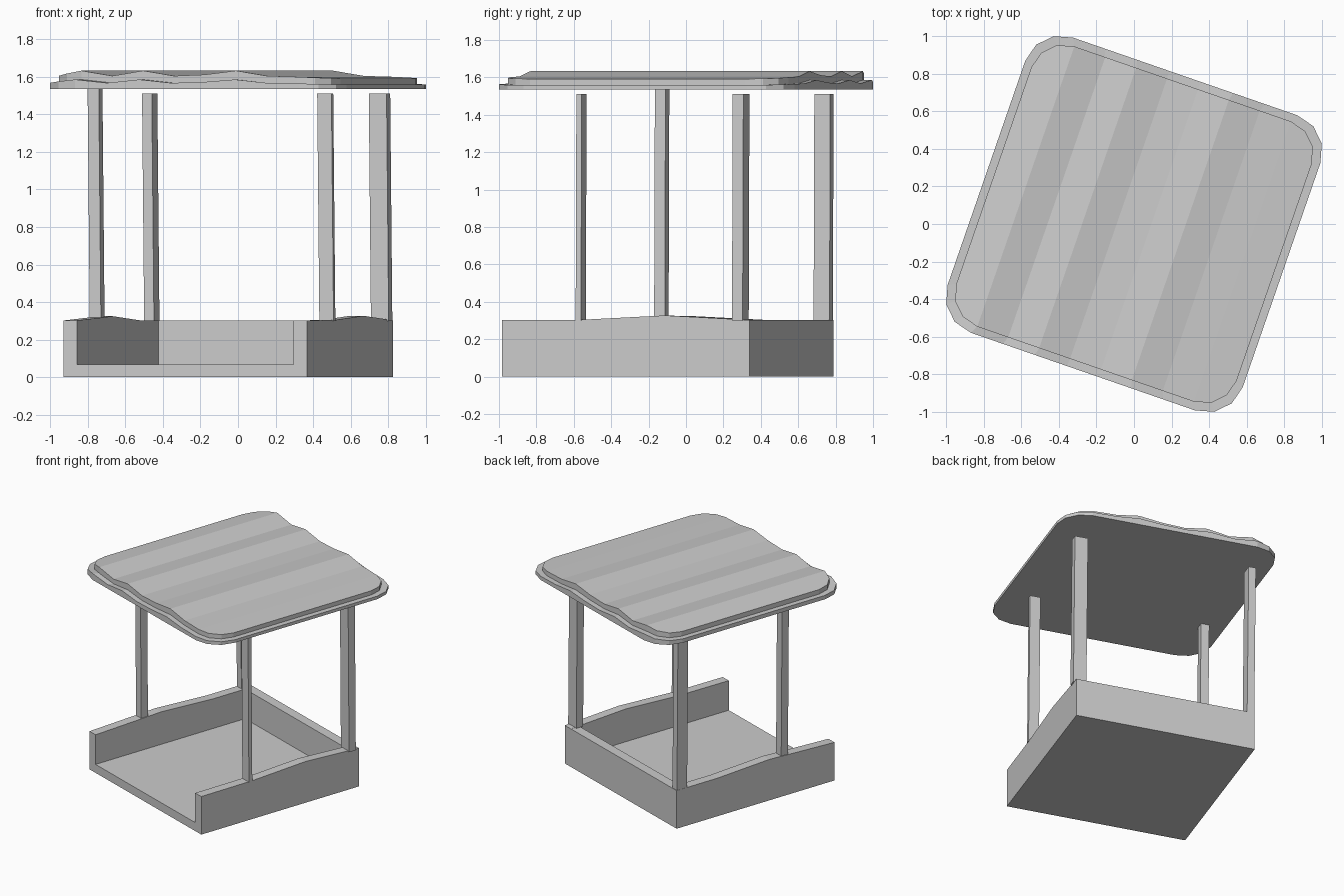
import bpy, bmesh, math

if "Cube" in bpy.data.objects:
    bpy.data.objects.remove(bpy.data.objects["Cube"])

TURN = math.radians(-19.1)   # whole model is turned about z


def make(name, verts, faces):
    bm = bmesh.new()
    vs = [bm.verts.new(v) for v in verts]
    for f in faces:
        bm.faces.new([vs[i] for i in f])
    bmesh.ops.recalc_face_normals(bm, faces=bm.faces)
    me = bpy.data.meshes.new(name)
    bm.to_mesh(me)
    bm.free()
    ob = bpy.data.objects.new(name, me)
    bpy.context.collection.objects.link(ob)
    ob.rotation_euler.z = TURN
    return ob


def loft(name, low, high):
    """Closed solid between two matching loops."""
    n = len(low)
    faces = [tuple(range(n)), tuple(range(n, 2 * n))]
    faces += [(i, (i + 1) % n, n + (i + 1) % n, n + i) for i in range(n)]
    return make(name, low + high, faces)


def rect(u, v, w, d, z):
    return [(u + a * w / 2, v + b * d / 2, z) for a, b in ((-1, -1), (1, -1), (1, 1), (-1, 1))]


def box(name, u0, u1, v0, v1, z0, z1):
    c = ((u0 + u1) / 2, (v0 + v1) / 2, u1 - u0, v1 - v0)
    return loft(name, rect(*c, z0), rect(*c, z1))


# Base floor and walls, open at the front
U0, U1, V0, V1, T = -0.703, 0.669, -0.81, 0.592, 0.075
FLOOR, TOP = 0.067, 0.302
box("floor", U0, U1, V0, V1, 0, FLOOR)
box("back_wall", U0 + T, U1 - T, V1 - T, V1, FLOOR, TOP)


def side_wall(name, u0, u1, crest):
    prof = [(V0, FLOOR)] + [(V0, TOP)] + crest + [(V1, TOP), (V1, FLOOR)]
    loft(name, [(u0, v, z) for v, z in prof], [(u1, v, z) for v, z in prof])


side_wall("left_wall", U0, U0 + T, [(-0.39, 0.318), (-0.23, 0.325), (0.23, 0.302)])
side_wall("right_wall", U1 - T, U1, [(-0.36, 0.304), (0.11, 0.327), (0.51, 0.307)])

# Slightly leaning posts: u, v, width, depth, top height
posts = {
    "left_front_post": (-0.672, -0.37, 0.063, 0.06, 1.535),
    "left_back_post": (-0.68, 0.543, 0.055, 0.09, 1.51),
    "right_front_post": (0.628, -0.376, 0.08, 0.03, 1.51),
    "right_back_post": (0.622, 0.525, 0.1, 0.06, 1.51),
}
for name, (u, v, w, d, top) in posts.items():
    loft(name, rect(u + 0.006, v, w, d, 0.3), rect(u - 0.006, v, w, d, top))

# Roof: rounded square with a wavy corrugated top and a lower rim
WAVE = [1.602, 1.633, 1.605, 1.633, 1.605, 1.612, 1.633, 1.605, 1.6, 1.592]


def wave(u, knots):
    for i in range(len(knots) - 1):
        if u <= knots[i + 1] or i == len(knots) - 2:
            t = (u - knots[i]) / (knots[i + 1] - knots[i])
            return WAVE[i] + t * (WAVE[i + 1] - WAVE[i])


def stations(half, r):
    """(u, half width, wave height) across the roof."""
    s = half - r
    arc = [(s + r * math.sin(math.radians(a)), s + r * math.cos(math.radians(a))) for a in (0, 30, 60, 90)]
    mid = [(-s + 2 * s * i / 7, half) for i in range(1, 7)]
    pts = [(-u, w) for u, w in reversed(arc)] + mid + arc
    knots = [-half] + [-s + 2 * s * i / 7 for i in range(8)] + [half]
    return [(u, w, wave(u, knots)) for u, w in pts]


def loop(st, zf):
    return [(u, -w, zf(z)) for u, w, z in st] + [(u, w, zf(z)) for u, w, z in reversed(st)]


outer, inner = stations(0.832, 0.2), stations(0.79, 0.18)
rim = lambda z: 1.561 + (z - 1.595) * 0.65
rings = [loop(outer, lambda z: 1.535), loop(outer, rim), loop(inner, rim), loop(inner, lambda z: z)]
n = len(rings[0])
faces = [tuple(range(n))]
for k in range(3):
    faces += [(k * n + i, k * n + (i + 1) % n, (k + 1) * n + (i + 1) % n, (k + 1) * n + i) for i in range(n)]
faces += [(3 * n + i, 3 * n + i + 1, 4 * n - 2 - i, 4 * n - 1 - i) for i in range(n // 2 - 1)]
make("roof", sum(rings, []), faces)
